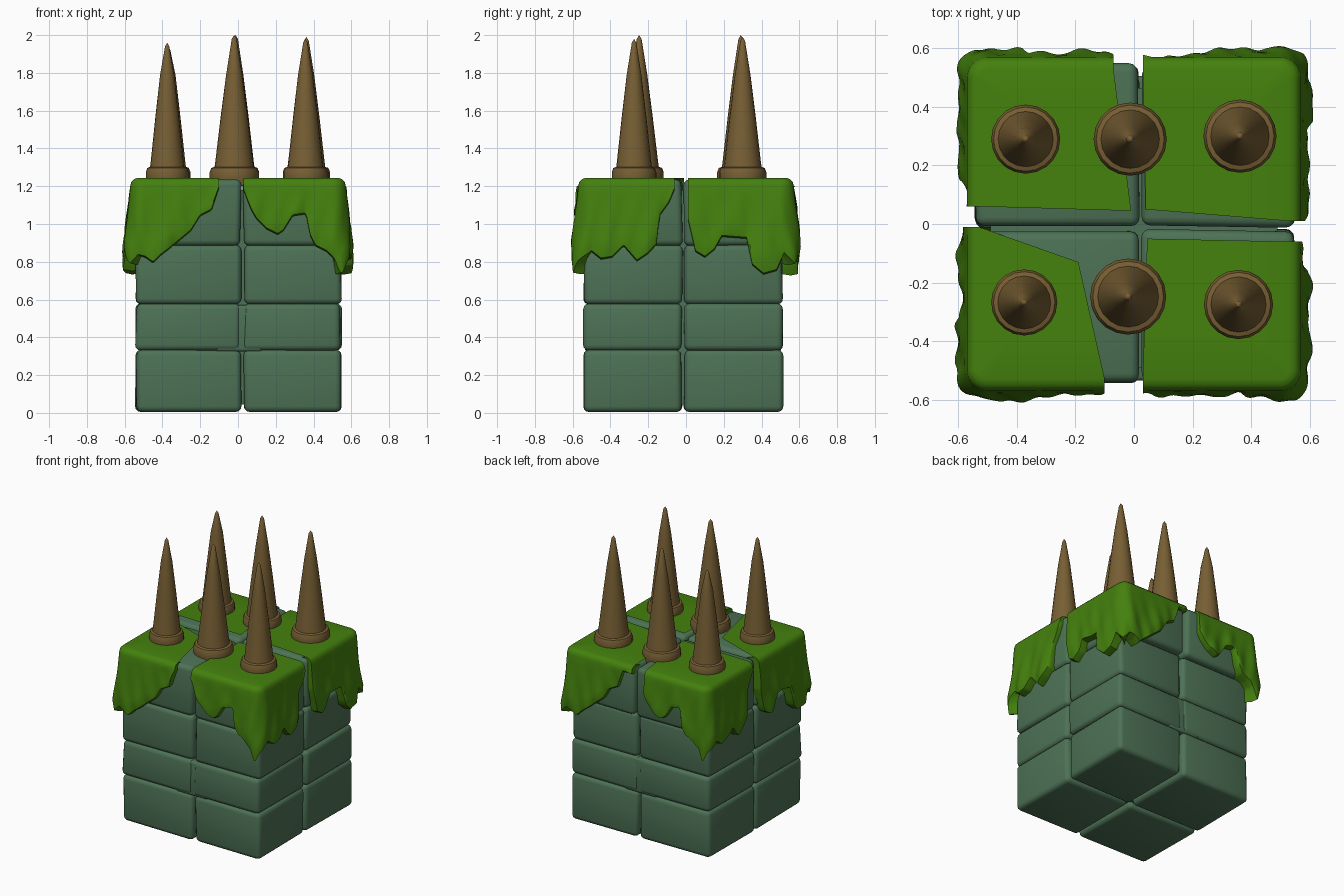
import bpy, bmesh, math, random

if "Cube" in bpy.data.objects:
    bpy.data.objects.remove(bpy.data.objects["Cube"])
random.seed(4)


def material(name, rgb):
    m = bpy.data.materials.new(name)
    m.diffuse_color = (*rgb, 1)
    m.use_nodes = True
    m.node_tree.nodes["Principled BSDF"].inputs["Base Color"].default_value = m.diffuse_color
    return m


STONE = material("green stone", (0.075, 0.168, 0.092))
MOSS = material("moss green", (0.058, 0.218, 0.004))
HORN = material("brown spike", (0.185, 0.114, 0.034))


def finish(bm, name, mat, angle=40):
    me = bpy.data.meshes.new(name)
    bm.to_mesh(me)
    bm.free()
    me.materials.append(mat)
    ob = bpy.data.objects.new(name, me)
    bpy.context.collection.objects.link(ob)
    bpy.ops.object.select_all(action='DESELECT')
    ob.select_set(True)
    bpy.context.view_layer.objects.active = ob
    bpy.ops.object.shade_smooth_by_angle(angle=math.radians(angle))
    return ob


def block(name, lo, hi, bevel=0.03, jitter=0.006):
    bm = bmesh.new()
    bmesh.ops.create_cube(bm, size=1)
    for v in bm.verts:
        for i in range(3):
            v.co[i] = hi[i] if v.co[i] > 0 else lo[i]
            if i < 2:
                v.co[i] += random.uniform(-jitter, jitter)
    if bevel:
        bmesh.ops.bevel(bm, geom=bm.edges[:], offset=bevel, segments=3,
                        affect='EDGES', profile=0.5)
    finish(bm, name, STONE, 50)


# stone core and stacked blocks, four courses by four columns
block("stone_core", (-0.49, -0.49, 0.045), (0.49, 0.465, 1.18), 0, 0)
levels = [0.005, 0.33, 0.575, 0.885, 1.236]
for k in range(4):
    z0, z1 = levels[k], levels[k + 1] + (0.004 if k < 3 else 0)
    back = 0.545 if k == 3 else 0.51
    for j, (y0, y1) in enumerate([(-0.54, -0.021), (-0.009, back)]):
        for i, (x0, x1) in enumerate([(-0.54, 0.014), (0.028, 0.545)]):
            block(f"stone_block_{k}{j}{i}", (x0, y0, z0), (x1, y1, z1))
# bridge stones that fill the front and back seam
for name, y0, y1 in (("front_bridge", -0.535, -0.3), ("back_bridge", 0.3, 0.505)):
    block(name, (-0.12, y0, 0.325), (0.13, y1, 0.57), 0.015, 0)

# hanging moss edge: (distance from the corner, height of the lower edge)
EDGE_A = [(-.47, 1.2), (-.43, 1.08), (-.37, 1.05), (-.32, .97), (-.26, .92),
          (-.2, .87), (-.16, .84), (-.12, .80), (-.08, .83), (-.04, .84),
          (0, .79), (.05, .85), (.09, .76), (.16, .74), (.22, .79), (.25, .93),
          (.38, .94), (.42, .87), (.47, .83), (.52, .86), (.56, 1.03)]
EDGE_B = [(-.54, 1.18), (-.5, 1.08), (-.47, 1.03), (-.42, .98), (-.36, .95),
          (-.33, .97), (-.28, 1.05), (-.21, 1.06), (-.19, .95), (-.16, .89),
          (-.1, .86), (-.06, .82), (-.03, .73), (0, .8), (.03, .83),
          (.07, .86), (.12, .82), (.18, .83), (.24, .89), (.31, .81),
          (.37, .85), (.415, .9), (.43, 1.05), (.48, 1.12), (.51, 1.19)]


def lerp_table(t, p):
    for (a, za), (b, zb) in zip(t, t[1:]):
        if p <= b:
            f = max(0, (p - a) / (b - a))
            return za + (zb - za) * f
    return t[-1][1]


def moss(name, sx, sy, table, p0, pivot):
    R, C, TOP, E = 0.57, 0.07, 1.244, 0.04
    N, DOWN = 110, 8
    p1 = table[-1][0]
    cols = []
    for i in range(N + 1):
        p = p0 + (p1 - p0) * i / N
        if abs(p) < C:                      # rounded corner of the block
            a = (p + C) / (2 * C) * math.pi / 2
            n = (math.sin(a), math.cos(a))
            b = (R - C + C * n[0], R - C + C * n[1])
        elif p < 0:
            n, b = (0, 1), (R + p, R)
        else:
            n, b = (1, 0), (R, R - p)
        edge = lerp_table(table, p)

        def at(off, z):
            return (b[0] + n[0] * off, b[1] + n[1] * off, z)
        rim = at(-E, TOP)
        col = [(pivot[0] + (rim[0] - pivot[0]) * t,
                pivot[1] + (rim[1] - pivot[1]) * t, TOP) for t in (0, .35, .7, 1)]
        for s in (1, 2, 3):                 # rounded top rim
            g = s * math.pi / 6
            col.append(at(-E + E * math.sin(g), TOP - E + E * math.cos(g)))
        z0 = TOP - E
        drop = max(z0 - edge, 0.005)
        for s in range(1, DOWN + 1):        # hanging curtain
            f = s / DOWN
            z = z0 - drop * f
            wave = 0.007 * math.sin(p * 31 + z * 9 + sx) + 0.005 * math.sin(p * 57 - z * 14)
            off = (0.10 * drop * f + wave * f) * (1 if f < .95 else .75)
            col.append(at(off, z))
        low = col[-1][2]
        col.append(at(-0.01, low - 0.008))
        col.append(at(-0.09, low + 0.004))
        inner = [c if k < 4 else (c[0] - n[0] * .08, c[1] - n[1] * .08, c[2] - 0.01)
                 for k, c in enumerate(col)]
        if i == 0:
            cols.append(inner)
        cols.append(col)
        if i == N:
            cols.append(inner)
    bm = bmesh.new()
    grid = [[bm.verts.new((sx * x, sy * y, z)) for x, y, z in c] for c in cols]
    for c, d in zip(grid, grid[1:]):
        for k in range(len(c) - 1):
            bm.faces.new((c[k], c[k + 1], d[k + 1], d[k]))
    bmesh.ops.remove_doubles(bm, verts=bm.verts, dist=0.0004)
    bmesh.ops.recalc_face_normals(bm, faces=bm.faces)
    if sum(f.normal.z * f.calc_area() for f in bm.faces) < 0:
        bmesh.ops.reverse_faces(bm, faces=bm.faces)
    finish(bm, name, MOSS, 45)


moss("moss_front_left", -1, -1, EDGE_A, -0.47, (0.19, 0.13))
moss("moss_back_right", 1, 1, EDGE_A, -0.54, (0.04, 0.05))
moss("moss_front_right", 1, -1, EDGE_B, -0.54, (0.045, 0.05))
moss("moss_back_left", -1, 1, EDGE_B, -0.50, (0.01, 0.045))


# spikes with a collar, turned from a profile
def spike(name, x, y, r, top):
    prof = [(0.0, 1.2), (r * .97, 1.2), (r, 1.245), (r, 1.275), (r * .93, 1.297),
            (r * .80, 1.302), (r * .77, 1.33), (r * .55, 1.57), (r * .33, 1.79),
            (r * .1, top - 0.02), (0.0, top)]
    n = 20
    bm = bmesh.new()
    rings = [[bm.verts.new((x + q * math.cos(2 * math.pi * i / n),
                            y + q * math.sin(2 * math.pi * i / n), z))
              for i in range(n)] for q, z in prof]
    for a, b in zip(rings, rings[1:]):
        for i in range(n):
            bm.faces.new((a[i], a[(i + 1) % n], b[(i + 1) % n], b[i]))
    bmesh.ops.remove_doubles(bm, verts=bm.verts, dist=0.0005)
    bmesh.ops.recalc_face_normals(bm, faces=bm.faces)
    finish(bm, name, HORN, 35)


for i, (x, y, r, top) in enumerate([
        (-0.37, 0.29, 0.118, 1.94), (-0.013, 0.29, 0.125, 2.0), (0.362, 0.30, 0.125, 1.99),
        (-0.375, -0.268, 0.113, 1.96), (-0.02, -0.248, 0.13, 2.0), (0.357, -0.275, 0.118, 1.98)]):
    spike(f"spike_{i + 1}", x, y, r, top)
